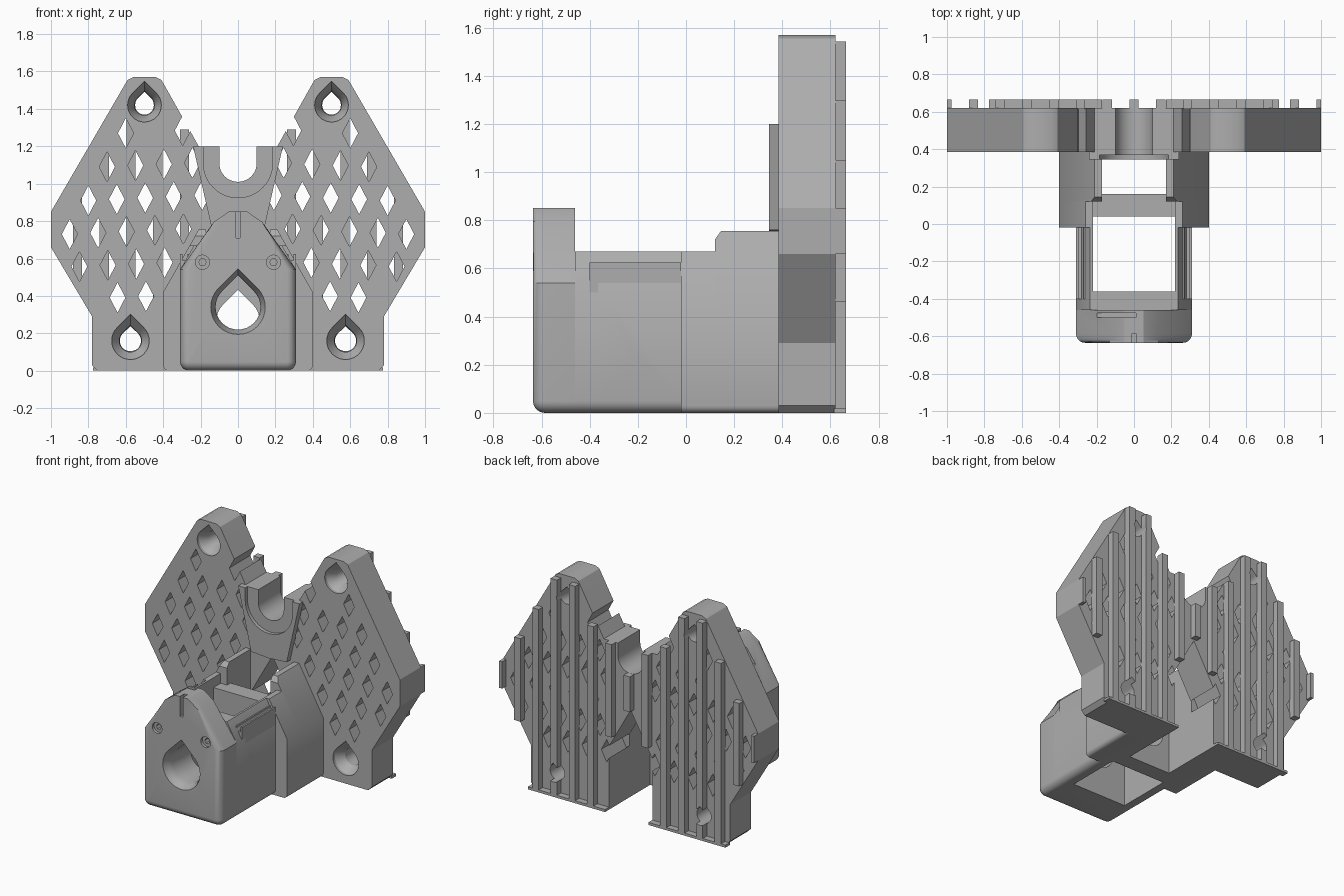
import bpy, bmesh
from math import sin, cos, pi, radians

cube = bpy.data.objects.get("Cube")
if cube:
    bpy.data.objects.remove(cube, do_unlink=True)

grey = bpy.data.materials.new("matt grey")
grey.use_nodes = True
grey.diffuse_color = (0.42, 0.42, 0.42, 1)
grey.node_tree.nodes["Principled BSDF"].inputs["Base Color"].default_value = (0.42, 0.42, 0.42, 1)


def flip(shell):
    return [([(-x, z) for x, z in pts], y) for pts, y in shell]


def both(shells):
    return shells + [flip(s) for s in shells]


def sym(half):
    return half + [(-x, z) for x, z in reversed(half) if x > 1e-6]


def rect(x0, x1, z0, z1):
    return [(x0, z0), (x1, z0), (x1, z1), (x0, z1)]


def prism(pts, y0, y1):
    return [(pts, y0), (pts, y1)]


def arc(cx, cz, r, a0, a1, n):
    steps = [radians(a0 + (a1 - a0) * i / n) for i in range(n + 1)]
    return [(cx + r * cos(a), cz + r * sin(a)) for a in steps]


def teardrop(cx, cz, r):
    return [(cx, cz + r * 1.414)] + arc(cx, cz, r, 135, 405, 24)


def build(name, shells):
    """One object from shells; each shell lofts xz outlines along y."""
    bm = bmesh.new()
    for shell in shells:
        rings = [[bm.verts.new((x, y, z)) for x, z in pts] for pts, y in shell]
        bm.faces.new(rings[0])
        bm.faces.new(rings[-1])
        for a, b in zip(rings, rings[1:]):
            for i in range(len(a)):
                j = (i + 1) % len(a)
                bm.faces.new((a[i], a[j], b[j], b[i]))
    bmesh.ops.recalc_face_normals(bm, faces=bm.faces)
    mesh = bpy.data.meshes.new(name)
    bm.to_mesh(mesh)
    bm.free()
    mesh.materials.append(grey)
    ob = bpy.data.objects.new(name, mesh)
    bpy.context.collection.objects.link(ob)
    return ob


def activate(ob):
    bpy.ops.object.select_all(action='DESELECT')
    ob.select_set(True)
    bpy.context.view_layer.objects.active = ob


def cut(ob, shells):
    cutter = build("cutter", shells)
    cutter.hide_render = True
    mod = ob.modifiers.new("cut", 'BOOLEAN')
    mod.operation, mod.solver, mod.object = 'DIFFERENCE', 'EXACT', cutter
    activate(ob)
    bpy.ops.object.modifier_apply(modifier=mod.name)
    bpy.data.objects.remove(cutter, do_unlink=True)


# Winged mounting plate with rear arch and top saddle
FRONT, BACK, RIB = 0.385, 0.62, 0.665
saddle = arc(0, 1.11, 0.1, 0, -85, 12) + [(0, 1.01)]
plate = build("mounting_plate", [prism(sym(
    [(0, 0.75), (0.17, 0.45), (0.17, 0), (0.75, 0), (0.78, 0.03), (0.78, 0.29),
     (1, 0.66), (1, 0.85), (0.605, 1.53), (0.59, 1.555), (0.56, 1.57), (0.44, 1.57),
     (0.41, 1.555), (0.395, 1.53), (0.21, 1.2), (0.1, 1.2)] + saddle), FRONT, BACK)])

# Diamond lattice through the plate
screws = [(0.5, 1.42, 0.09), (0.575, 0.16, 0.1)]
diamonds = []
for row in range(6):
    for col in range(7):
        x = 0.6 + 0.1 * row - 0.152 * col
        z = 1.27 - 0.18 * row + 0.007 * col
        clear = all((x - sx) ** 2 + (z - sz) ** 2 > 0.16 ** 2 for sx, sz, r in screws)
        inside = (0.16 < x < 0.95 and z + 1.73 * x < 2.41 and z - 1.65 * x < 0.81
                  and z > 0.42 + 1.68 * (x - 0.78))
        if clear and inside:
            shape = [(x - 0.042, z), (x, z - 0.08), (x + 0.042, z), (x, z + 0.08)]
            diamonds.append(prism(shape, FRONT - 0.05, BACK + 0.03))
cut(plate, both(diamonds))

# Countersunk teardrop screw holes
sinks = both([[(teardrop(x, z, r), FRONT - 0.02), (teardrop(x, z, r), FRONT + 0.02),
               (teardrop(x, z, r * 0.6), FRONT + 0.08),
               (teardrop(x, z, r * 0.55), RIB + 0.02)] for x, z, r in screws])
cut(plate, sinks)

# Vertical ribs on the back, following the plate outline
ribs = []
for i in range(1, 8):
    x0, x1 = i * 0.143 - 0.025, min(i * 0.143 + 0.025, 1)
    top = min(1.56, 0.85 + 1.72 * (1 - x1), max(1.2, 1.2 + 1.74 * (x0 - 0.21)))
    bottom = max(0, 0.29 + 1.68 * (x1 - 0.78)) if x1 > 0.78 else 0
    if x1 < 0.17:
        bottom = 0.45 + 1.765 * (0.17 - x0)
    ribs.append(prism(rect(x0, x1, bottom, top), BACK - 0.005, RIB))
ribs = both(ribs) + [prism(rect(-0.025, 0.025, 0.76, 1.01), BACK - 0.005, RIB)]
cut(build("back_ribs", ribs), sinks)
build("back_foot_strip", both([prism(rect(0.17, 0.775, 0, 0.018), BACK - 0.005, RIB)]))

# Collar around the saddle, with a recessed ring
ring = arc(0, 1.11, 0.185, 0, -85, 14) + [(0, 0.925)]
base = [(0, 0.75), (0.14, 0.76), (0.24, 1.2)]
build("saddle_collar", [prism(sym(base + [(0.1, 1.2)] + saddle), 0.37, FRONT + 0.005),
                        prism(sym(base + [(0.185, 1.2)] + ring), 0.345, 0.372)])


# Rear housing walls with sloped shoulders
def rear_wall(inner, top):
    edge = 0.40 - (top - 0.42) * 0.567
    return [(inner, 0)] + arc(0.37, 0.03, 0.03, -90, 0, 5) + [
        (0.40, 0.42), (edge, top), (inner, top)]


build("rear_housing", both([
    [(rear_wall(0.17, 0.72), 0.12), (rear_wall(0.17, 0.755), 0.145),
     (rear_wall(0.17, 0.755), FRONT + 0.005)],
    prism(rear_wall(0.22, 0.67), -0.02, 0.125)]))

# Cross wall with a teardrop opening
wall = build("cross_wall", [prism(rect(-0.225, 0.225, 0, 0.6), 0.04, 0.16)])
cut(wall, [prism(teardrop(0, 0.27, 0.115), 0, 0.2)])

# Front housing side walls
R = 0.05
corner = arc(0.31 - R, R, R, -90, 0, 6)
sides = build("front_side_walls", both([prism(
    [(0.22, 0)] + corner + [(0.31, 0.54), (0.235, 0.67), (0.22, 0.67)], -0.365, -0.015)]))
pin = [(x + 0, z) for x, z in arc(-0.2, 0.21, 0.016, 0, 345, 23)]
pin_bm = build("pin_cutter", [prism(pin, -0.5, 0.5)])
pin_bm.rotation_euler.z = pi / 2          # profile now lies across the walls
for v in pin_bm.data.vertices:
    v.co.y = -v.co.y
pin_bm.hide_render = True
mod = sides.modifiers.new("pin", 'BOOLEAN')
mod.operation, mod.solver, mod.object = 'DIFFERENCE', 'EXACT', pin_bm
bpy.context.view_layer.update()
activate(sides)
bpy.ops.object.modifier_apply(modifier=mod.name)
bpy.data.objects.remove(pin_bm, do_unlink=True)

# Grooved rails beside the open bay
build("side_rails", both([prism(
    [(0.24, 0.5), (0.31, 0.5), (0.31, 0.625), (0.298, 0.625), (0.298, 0.59),
     (0.27, 0.59), (0.27, 0.625), (0.24, 0.625)], -0.4, -0.02)]))


# Front block with a rounded face and gabled tower
def face(d):
    return sym([(0, d)] + arc(0.31 - R, R, R - d, -90, 0, 6) +
               [(0.31 - d, 0.54), (0.13, 0.795), (0.05, 0.85), (0, 0.85)])


rounded = [(face(R * (1 - cos(a)) * 0.95), -0.635 + R * (1 - sin(a)))
           for a in [pi / 2 * i / 6 for i in range(6, -1, -1)]]
rounded = [(face(0.95 * R * (1 - sin(pi / 2 * i / 6))),
            -0.635 + R * (1 - cos(pi / 2 * i / 6))) for i in range(7)]
block = build("front_block", [rounded + [(face(0), -0.46)]])
low = sym([(0, 0)] + corner + [(0.31, 0.54), (0.235, 0.67), (0, 0.67)])
ledge = build("front_ledge", [prism(low, -0.46, -0.36)])

# Flared opening, front screw bores and cable channel
bore = [[(teardrop(0, 0.34, r), y) for r, y in
         [(0.15, -0.66), (0.145, -0.63), (0.128, -0.6), (0.12, -0.56), (0.12, -0.3)]]]
for part in (block, ledge):
    cut(part, bore)
cut(block, both([prism(arc(0.19, 0.58, 0.038, 0, 345, 23), -0.7, -0.615)]))
cut(block, both([prism(arc(0.19, 0.58, 0.02, 0, 300, 5), -0.7, -0.55)]))
cut(block, [prism(rect(-0.2, 0.01, 0.7, 0.9), -0.5, -0.475)])

# Clip on the tower front with a vertical slit
clip = build("tower_clip", [
    [(rect(-0.1, 0.1, 0.66, 0.815), -0.67), (rect(-0.125, 0.125, 0.66, 0.8), -0.65),
     (rect(-0.125, 0.125, 0.66, 0.8), -0.6)],
    prism(sym([(0, 0.79), (0.12, 0.79), (0.05, 0.85), (0, 0.85)]), -0.668, -0.6)])
for part in (clip, block):
    cut(part, [prism(rect(-0.012, 0.012, 0.71, 0.9), -0.7, -0.585)])

# Tiny pin holes in the saddle shoulders are left as shallow dark-free studs
for ob in list(bpy.context.scene.objects):
    if ob.type == 'MESH':
        activate(ob)
        bpy.ops.object.shade_smooth_by_angle(angle=radians(30))
